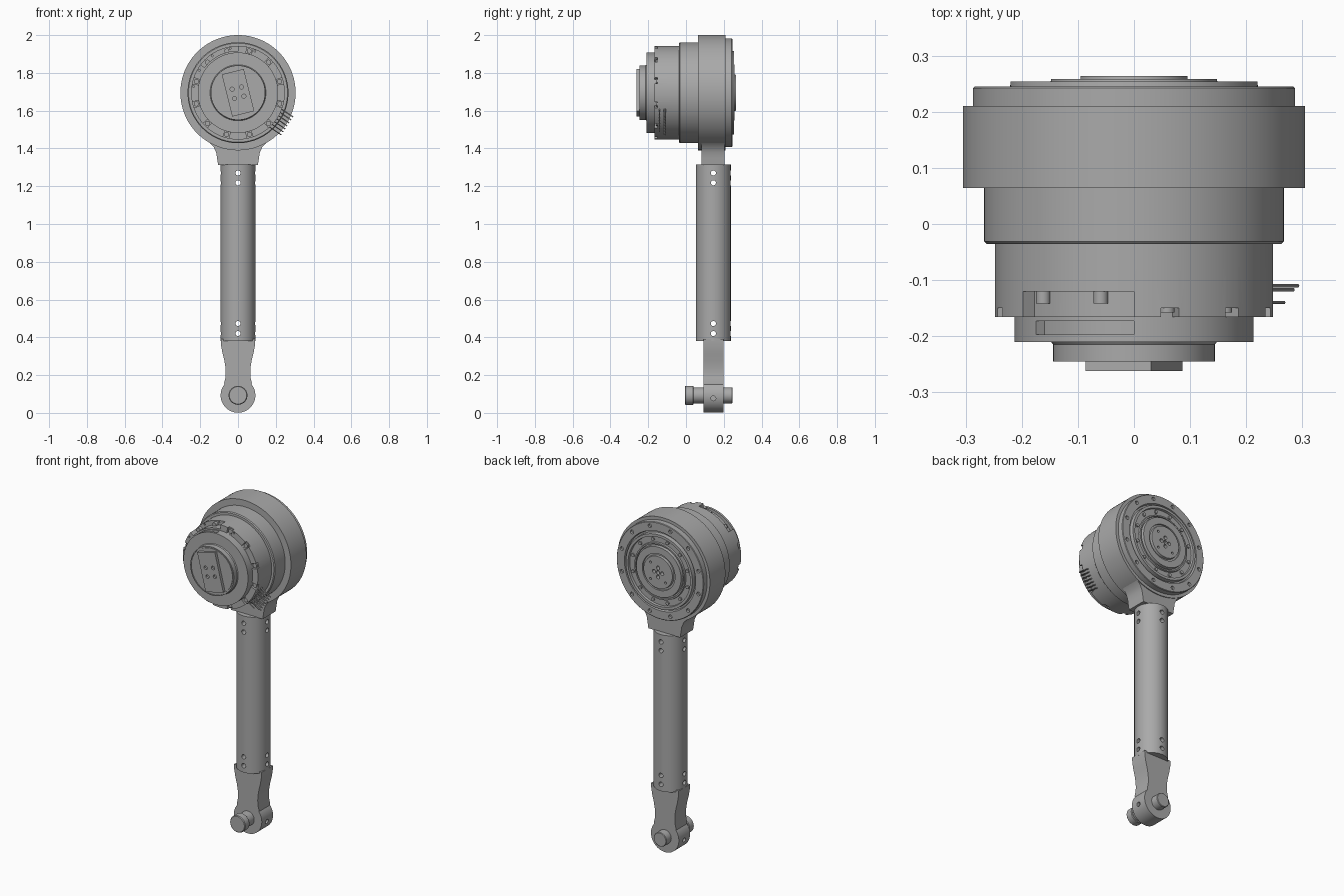
import bpy, bmesh
from math import sin, cos, pi, radians
from mathutils import Vector, Matrix

cube = bpy.data.objects.get("Cube")
if cube:
    bpy.data.objects.remove(cube)

grey = bpy.data.materials.new("machined grey")
grey.use_nodes = True
grey.diffuse_color = (0.4, 0.4, 0.4, 1)
grey.node_tree.nodes["Principled BSDF"].inputs["Base Color"].default_value = (0.4, 0.4, 0.4, 1)

HEAD = 1.695    # height of the motor axis
PIN = 0.093     # height of the pin axis
ARM = 0.145     # depth of the arm axis
parts = []


def finish(bm, name, keep=True):
    bmesh.ops.recalc_face_normals(bm, faces=bm.faces)
    me = bpy.data.meshes.new(name)
    bm.to_mesh(me)
    bm.free()
    me.materials.append(grey)
    ob = bpy.data.objects.new(name, me)
    bpy.context.collection.objects.link(ob)
    if keep:
        parts.append(ob)
    return ob


def lathe(name, profile, z, steps=96):
    """Turn (radius, y) points about a y axis at height z."""
    bm = bmesh.new()
    vs = [bm.verts.new((r, y, z)) for r, y in profile]
    es = [bm.edges.new(p) for p in zip(vs, vs[1:])]
    bmesh.ops.spin(bm, geom=vs + es, cent=(0, 0, z), axis=(0, 1, 0), angle=2 * pi, steps=steps)
    bmesh.ops.remove_doubles(bm, verts=bm.verts, dist=1e-5)
    return finish(bm, name)


def prism(name, pts, y0, y1, keep=True):
    """Extrude an (x, z) outline from y0 to y1."""
    bm = bmesh.new()
    face = bm.faces.new([bm.verts.new((x, y0, z)) for x, z in pts])
    ext = bmesh.ops.extrude_face_region(bm, geom=[face])["geom"]
    bmesh.ops.translate(bm, vec=(0, y1 - y0, 0),
                        verts=[g for g in ext if isinstance(g, bmesh.types.BMVert)])
    return finish(bm, name, keep)


def rod(name, a, b, r, steps=20, keep=True):
    a, b = Vector(a), Vector(b)
    bm = bmesh.new()
    turn = (b - a).to_track_quat('Z', 'Y').to_matrix().to_4x4()
    bmesh.ops.create_cone(bm, cap_ends=True, segments=steps, radius1=r, radius2=r,
                          depth=(b - a).length, matrix=Matrix.Translation((a + b) / 2) @ turn)
    return finish(bm, name, keep)


def arc(r, a0, a1, z, n=24):
    return [(r * cos(radians(a0 + (a1 - a0) * i / n)),
             z + r * sin(radians(a0 + (a1 - a0) * i / n))) for i in range(n + 1)]


def sector(r0, r1, a0, a1, y0, y1):
    return prism("cutter", arc(r1, a0, a1, HEAD) + arc(r0, a1, a0, HEAD), y0, y1, False)


def polar(r, deg, y):
    return (r * cos(radians(deg)), y, HEAD + r * sin(radians(deg)))


def cut(ob, cutters):
    for c in cutters:
        c.hide_render = True
        mod = ob.modifiers.new("cut", 'BOOLEAN')
        mod.object = c
        mod.solver = 'EXACT'
        bpy.context.view_layer.objects.active = ob
        bpy.ops.object.modifier_apply(modifier=mod.name)
        bpy.data.objects.remove(c)


# Front section of the motor: boss, flange and stepped drum
drum = lathe("motor_drum", [
    (0, -0.245), (0.135, -0.245), (0.135, -0.241), (0.139, -0.241), (0.139, -0.245), (0.144, -0.245),
    (0.144, -0.215), (0.148, -0.21), (0.213, -0.21), (0.213, -0.166), (0.248, -0.166), (0.248, -0.036),
    (0.262, -0.036), (0.267, -0.031), (0.267, 0.08), (0, 0.08)], HEAD)
cuts = [sector(0.222, 0.3, 90, 143, -0.172, -0.12),
        sector(0.195, 0.3, 90, 145, -0.197, -0.173)]
bolt_angles = [15 + 30 * i for i in range(12)]
for a in bolt_angles:
    upper = 90 < a < 143
    if not upper:
        half = 3.8
        cuts.append(sector(0.2135, 0.27, a - half, a + half, -0.18, -0.15))
    y = -0.142 if upper else -0.158
    rod("flange_screw", polar(0.229, a, y), polar(0.229, a, -0.1), 0.013)
for a in (100, 125, 150, 172, 68):
    cuts.append(rod("cutter", polar(0.238, a, -0.2), polar(0.238, a, -0.1), 0.005, 12, False))
cut(drum, cuts)

# Housing ring and output stage at the back
back = lathe("motor_housing", [
    (0, 0.064), (0.305, 0.064), (0.305, 0.21), (0.287, 0.21), (0.287, 0.242), (0.284, 0.245),
    (0.235, 0.245), (0.231, 0.23), (0.222, 0.23), (0.22, 0.254), (0.205, 0.254), (0.203, 0.24),
    (0.168, 0.24), (0.166, 0.25), (0.158, 0.25), (0.157, 0.24), (0.15, 0.24), (0.148, 0.258),
    (0.108, 0.258), (0.107, 0.25), (0.097, 0.25), (0.095, 0.264), (0, 0.264)], HEAD)
holes = [(0.262, a, 0.011) for a in bolt_angles]
holes += [(0.027, 90 * i, 0.011) for i in range(4)] + [(0, 0, 0.011)]
holes += [(0.07, 45 + 90 * i, 0.007) for i in range(4)]
cut(back, [rod("cutter", polar(r, a, 0.232), polar(r, a, 0.3), s, 16, False) for r, a, s in holes])
for a in bolt_angles:
    rod("output_screw", polar(0.186, a, 0.23), polar(0.186, a, 0.248), 0.01, 12)

# Tilted cover plate on the front boss
tilt = Matrix.Rotation(radians(14), 2)
corners = [tilt @ Vector((x, z)) for x, z in ((-0.06, -0.115), (0.06, -0.115), (0.06, 0.115), (-0.06, 0.115))]
plate = prism("cover_plate", [(c.x, HEAD + c.y) for c in corners], -0.262, -0.24)
cut(plate, [rod("cutter", polar(0.036, 59 + 90 * i, -0.3), polar(0.036, 59 + 90 * i, -0.25), 0.011, 16, False)
            for i in range(4)])

# Rows of connector pins
out = Vector((cos(radians(-34)), 0, sin(radians(-34))))
along = Vector((-out.z, 0, out.x))
for i in range(7):
    for y, reach in ((-0.11, 0.315), (-0.117, 0.305), (-0.14, 0.285)):
        p = Vector((0, y, HEAD)) + along * (i - 3) * 0.019
        rod("connector_pin", p + out * 0.2, p + out * reach, 0.003, 8)


def mirrored(half):
    return half + [(-x, z) for x, z in reversed(half)]


# Neck joining housing and tube
neck = [(0.105, 1.312), (0.111, 1.35), (0.116, 1.38), (0.13, 1.41), (0.155, 1.435), (0.2, 1.466), (0.2, 1.55)]
prism("neck", mirrored(neck), 0.083, 0.205)

# Tube with cross-drilled holes
tube = rod("arm_tube", (0, ARM, 0.38), (0, ARM, 1.314), 0.092, 64)
drills = []
for z in (1.27, 1.218, 0.473, 0.42):
    drills.append(rod("cutter", (0, -0.1, z), (0, 0.4, z), 0.0135, 20, False))
    drills.append(rod("cutter", (-0.3, ARM, z), (0.3, ARM, z), 0.0135, 20, False))
cut(tube, drills)

# Rod end with waisted sides and a round eye
waist = [(0.0915, 0.39), (0.09, 0.36), (0.083, 0.32), (0.073, 0.28), (0.067, 0.245), (0.065, 0.215),
         (0.067, 0.185), (0.073, 0.16)]
eye = arc(0.092, 38, -218, PIN, 48)
rod_end = prism("rod_end", waist + eye + [(-x, z) for x, z in reversed(waist)], 0.093, 0.199)
cut(rod_end, [rod("cutter", (s * 0.075, ARM, 0.077), (s * 0.2, ARM, 0.077), 0.013, 16, False) for s in (-1, 1)])

# Pin through the eye
lathe("pin", [(0, -0.006), (0.046, -0.006), (0.05, -0.002), (0.05, 0.036), (0.047, 0.04), (0.042, 0.04),
              (0.042, 0.243), (0.039, 0.246), (0, 0.246)], PIN, 48)

# Smooth the round surfaces, keep the edges sharp
bpy.ops.object.select_all(action='DESELECT')
for ob in parts:
    ob.select_set(True)
bpy.context.view_layer.objects.active = parts[0]
bpy.ops.object.shade_smooth_by_angle(angle=radians(30))
